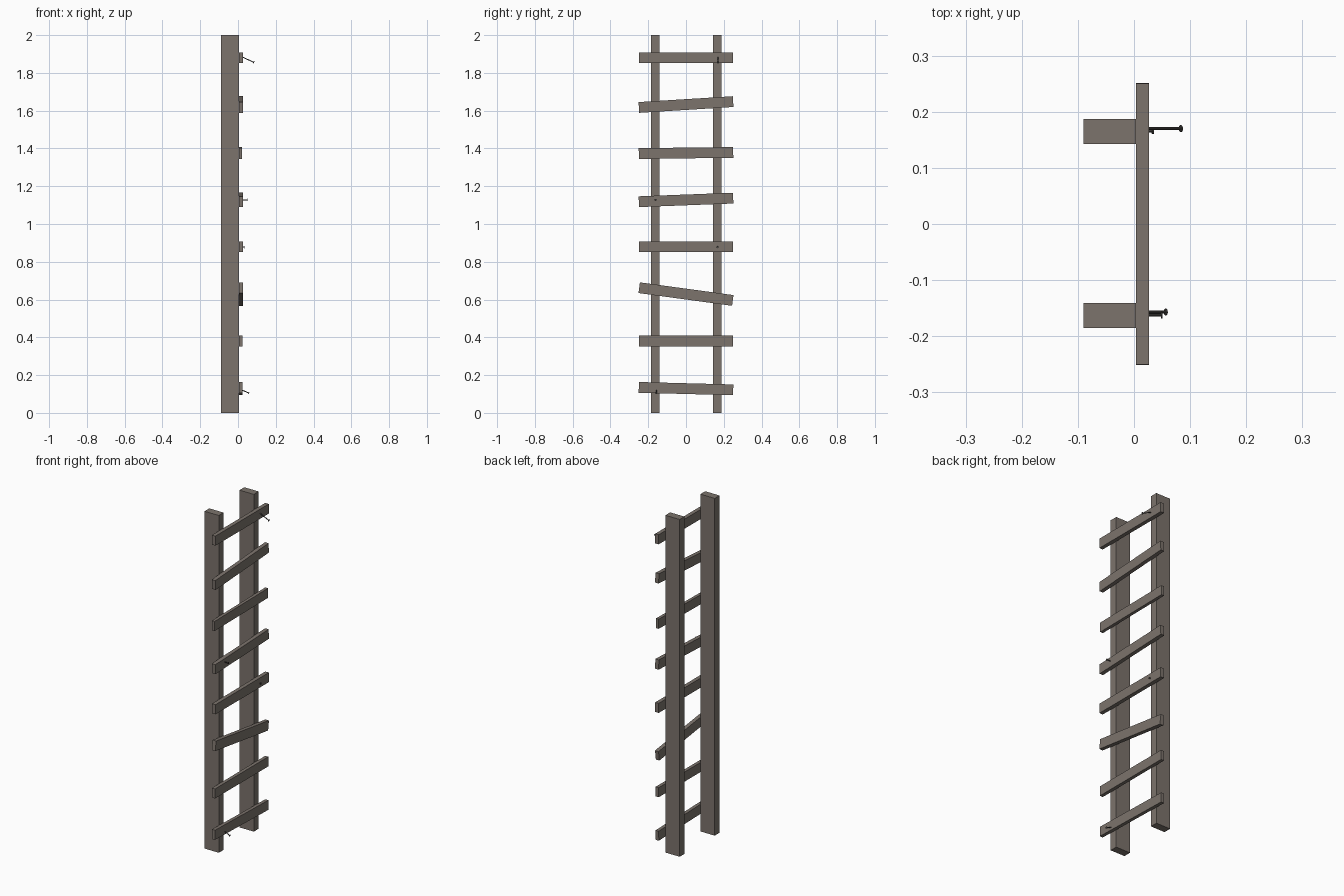
import bpy
from math import atan2
from mathutils import Vector, Matrix

cube = bpy.data.objects.get("Cube")
if cube:
    bpy.data.objects.remove(cube, do_unlink=True)


def make_material(name, color):
    mat = bpy.data.materials.new(name)
    mat.use_nodes = True
    mat.diffuse_color = color
    mat.node_tree.nodes["Principled BSDF"].inputs["Base Color"].default_value = color
    return mat


wood = make_material("weathered wood", (0.2, 0.172, 0.15, 1))
iron = make_material("dark iron", (0.07, 0.065, 0.06, 1))


def box(name, center, size, tilt=0):
    bpy.ops.mesh.primitive_cube_add(size=1, location=center, rotation=(tilt, 0, 0))
    obj = bpy.context.object
    obj.name = name
    obj.scale = size
    obj.data.materials.append(wood)
    return obj


def rod(name, start, end, radius, sides=8):
    start, end = Vector(start), Vector(end)
    axis = end - start
    bpy.ops.mesh.primitive_cylinder_add(vertices=sides, radius=radius, depth=axis.length)
    obj = bpy.context.object
    obj.name = name
    obj.matrix_world = (Matrix.Translation((start + end) / 2)
                        @ axis.to_track_quat('Z', 'Y').to_matrix().to_4x4())
    obj.data.materials.append(iron)


# Upright posts
for name, y in (("right_post", -0.163), ("left_post", 0.165)):
    box(name, (-0.043, y, 1), (0.094, 0.045, 2))

# Rungs: end heights at -y and +y, and thickness
rungs = [(0.135, 0.122, 0.020), (0.38, 0.38, 0.020), (0.663, 0.595, 0.023),
         (0.88, 0.88, 0.023), (1.118, 1.137, 0.023), (1.373, 1.379, 0.018),
         (1.617, 1.648, 0.023), (1.88, 1.88, 0.023)]
for i, (low, high, thick) in enumerate(rungs):
    tilt = atan2(high - low, 0.5)
    box(f"rung_{i + 1}", (0.004 + thick / 2, 0, (low + high) / 2),
        (thick, 0.5, 0.057), tilt)

# Loose nails: a shaft leaving the rung and a flat head
nails = [((0.01, -0.157, 0.126), (0.057, -0.157, 0.105)),
         ((0.01, 0.166, 0.88), (0.034, 0.166, 0.877)),
         ((0.01, -0.162, 1.128), (0.05, -0.162, 1.128)),
         ((0.01, 0.17, 1.89), (0.084, 0.17, 1.856))]
for i, (start, end) in enumerate(nails):
    rod(f"nail_shaft_{i + 1}", start, end, 0.0025)
    along = (Vector(end) - Vector(start)).normalized()
    rod(f"nail_head_{i + 1}", Vector(end) - along * 0.002, Vector(end) + along * 0.001, 0.006)
